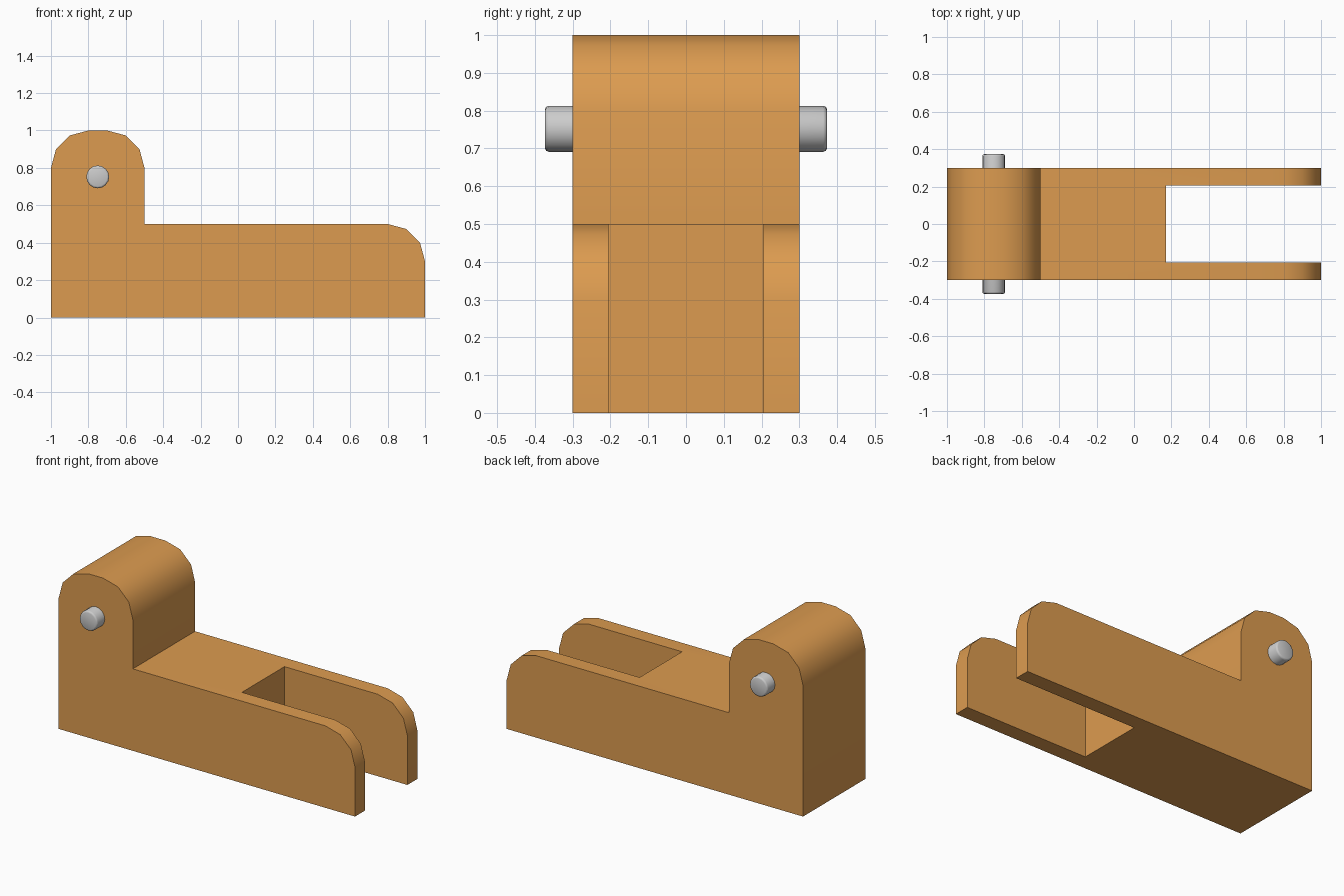
import bpy, bmesh
from math import sin, cos, pi, radians

if "Cube" in bpy.data.objects:
    bpy.data.objects.remove(bpy.data.objects["Cube"])


def arc(cx, cz, r, a0, a1, n=3):
    return [(cx + r * cos(radians(a0 + (a1 - a0) * i / n)),
             cz + r * sin(radians(a0 + (a1 - a0) * i / n))) for i in range(n + 1)]


def prism(name, profile, half_y):
    # Extrude an x/z outline along y
    bm = bmesh.new()
    face = bm.faces.new([bm.verts.new((x, -half_y, z)) for x, z in profile])
    ext = bmesh.ops.extrude_face_region(bm, geom=[face])["geom"]
    bmesh.ops.translate(bm, vec=(0, 2 * half_y, 0),
                        verts=[v for v in ext if isinstance(v, bmesh.types.BMVert)])
    bmesh.ops.recalc_face_normals(bm, faces=bm.faces[:])
    mesh = bpy.data.meshes.new(name)
    bm.to_mesh(mesh)
    bm.free()
    ob = bpy.data.objects.new(name, mesh)
    bpy.context.collection.objects.link(ob)
    return ob


def activate(ob):
    bpy.ops.object.select_all(action='DESELECT')
    ob.select_set(True)
    bpy.context.view_layer.objects.active = ob


# L-shaped bracket body with rounded upper corners
outline = ([(-1, 0), (-1, 0.8)] + arc(-0.8, 0.8, 0.2, 180, 90)[1:]
           + arc(-0.7, 0.8, 0.2, 90, 0) + [(-0.5, 0.5)]
           + arc(0.8, 0.3, 0.2, 90, 0) + [(1, 0)])
body = prism("bracket_body", outline, 0.3)

# Open slot forming the fork
cutter = prism("slot_cutter", [(0.17, -0.2), (0.17, 0.8), (1.3, 0.8), (1.3, -0.2)], 0.205)
cutter.hide_render = True
mod = body.modifiers.new("slot", 'BOOLEAN')
mod.operation = 'DIFFERENCE'
mod.solver = 'EXACT'
mod.object = cutter
activate(body)
bpy.ops.object.modifier_apply(modifier=mod.name)
bpy.data.objects.remove(cutter)
bpy.ops.object.shade_smooth_by_angle(angle=radians(40))

mat = bpy.data.materials.new("orange")
mat.diffuse_color = (0.72, 0.33, 0.08, 1)
mat.use_nodes = True
mat.node_tree.nodes["Principled BSDF"].inputs["Base Color"].default_value = mat.diffuse_color
body.data.materials.clear()
body.data.materials.append(mat)

# Hinge pin with softened ends
bpy.ops.mesh.primitive_cylinder_add(vertices=16, radius=0.061, depth=0.747,
                                    location=(-0.75, 0, 0.752), rotation=(pi / 2, 0, 0))
pin = bpy.context.object
pin.name = "hinge_pin"
bev = pin.modifiers.new("bevel", 'BEVEL')
bev.width = 0.01
bev.segments = 2
bev.limit_method = 'ANGLE'
bev.angle_limit = radians(40)
activate(pin)
bpy.ops.object.modifier_apply(modifier=bev.name)
bpy.ops.object.shade_smooth_by_angle(angle=radians(50))
